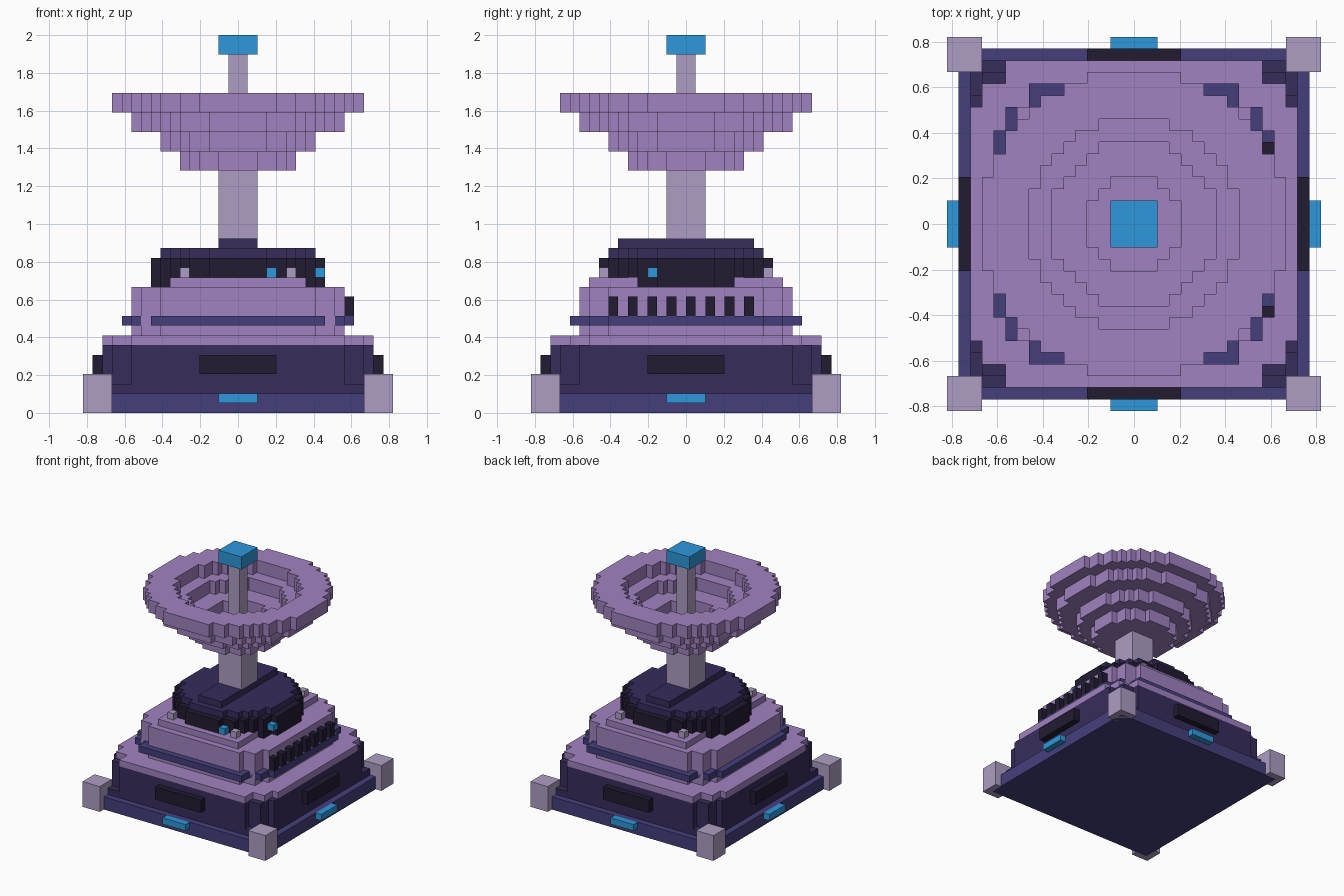
import bpy, bmesh

if "Cube" in bpy.data.objects:
    bpy.data.objects.remove(bpy.data.objects["Cube"])

V = 2 / 39  # size of one block; all numbers below are in blocks


def material(name, hex_code):
    lin = []
    for i in (0, 2, 4):
        c = int(hex_code[i:i + 2], 16) / 255
        lin.append(c / 12.92 if c <= 0.04045 else ((c + 0.055) / 1.055) ** 2.4)
    m = bpy.data.materials.new(name)
    m.diffuse_color = (*lin, 1)
    m.use_nodes = True
    m.node_tree.nodes["Principled BSDF"].inputs["Base Color"].default_value = m.diffuse_color
    return m


LIGHT = material("pale_lilac", "AE9EC4")
PURPLE = material("purple", "A182C0")
DARK = material("dark_purple", "372C5B")
NAVY = material("indigo", "443F7C")
BLACK = material("near_black", "211B31")
BLUE = material("bright_blue", "2E98DB")


def finish(name, bm, mat):
    bmesh.ops.remove_doubles(bm, verts=bm.verts[:], dist=1e-4)
    bmesh.ops.recalc_face_normals(bm, faces=bm.faces[:])
    bmesh.ops.scale(bm, vec=(V, V, V), verts=bm.verts[:])
    me = bpy.data.meshes.new(name)
    bm.to_mesh(me)
    bm.free()
    me.materials.append(mat)
    ob = bpy.data.objects.new(name, me)
    bpy.context.collection.objects.link(ob)
    return ob


def box(name, x0, x1, y0, y1, z0, z1, mat):
    bm = bmesh.new()
    for v in bmesh.ops.create_cube(bm, size=1)["verts"]:
        v.co = (x1 if v.co.x > 0 else x0, y1 if v.co.y > 0 else y0, z1 if v.co.z > 0 else z0)
    return finish(name, bm, mat)


def layer(name, inside, z0, z1, mat):
    """Extrude every grid cell whose centre passes the test, walls on the outline only."""
    bm = bmesh.new()

    def quad(*pts):
        bm.faces.new([bm.verts.new(p) for p in pts])

    cells = {(i, j) for i in range(-16, 16) for j in range(-16, 16) if inside(i + .5, j + .5)}
    for i, j in cells:
        ring = [(i, j), (i + 1, j), (i + 1, j + 1), (i, j + 1)]
        for z in (z0, z1):
            quad(*[(x, y, z) for x, y in ring])
        for k, (dx, dy) in enumerate(((0, -1), (1, 0), (0, 1), (-1, 0))):
            if (i + dx, j + dy) not in cells:
                a, b = ring[k], ring[(k + 1) % 4]
                quad((*a, z0), (*b, z0), (*b, z1), (*a, z1))
    return finish(name, bm, mat)


def disc(r, hole=0):
    return lambda x, y: hole ** 2 <= x * x + y * y < r * r


def stepped(*halves):
    return lambda x, y: any(abs(x) < a and abs(y) < b for a, b in halves)


# Base plate, corner feet and lower body
box("base_plate", -15, 15, -15, 15, 0, 2, NAVY)
box("body_sill", -14, 14, -14, 14, 2, 3, DARK)
layer("lower_body", stepped((14, 11), (13, 13), (11, 14)), 3, 7, DARK)
layer("body_cap", stepped((14, 10), (13, 12), (11, 14)), 7, 8, PURPLE)
for sx in (-1, 1):
    for sy in (-1, 1):
        xs, ys = sorted((13 * sx, 16 * sx)), sorted((13 * sy, 16 * sy))
        box("corner_foot", *xs, *ys, 0, 4, LIGHT)

# Vent panel and lamp on each of the four sides
for s in (-1, 1):
    vent, lamp = sorted((14 * s, 15 * s)), sorted((15 * s, 16 * s))
    box("vent_panel", -4, 4, *vent, 4, 6, BLACK)
    box("vent_panel", *vent, -4, 4, 4, 6, BLACK)
    box("base_lamp", -2, 2, *lamp, 1, 2, BLUE)
    box("base_lamp", *lamp, -2, 2, 1, 2, BLUE)

# Middle body with belt, right-hand slats and raised end steps
layer("middle_body", stepped((11, 8), (10, 10), (8, 11)), 8, 13, PURPLE)
layer("belt", stepped((12, 8), (11, 10), (9, 12)), 9, 10, NAVY)
for y in range(-8, 8, 2):
    box("side_slat", 11, 12, y, y + 1, 10, 12, BLACK)
layer("end_steps", lambda x, y: abs(x) < 7 and 5 < abs(y) < 10, 13, 14, PURPLE)

# Turntable with its small studs and indicator lamps
layer("turntable", disc(9), 13, 16, BLACK)
layer("turntable_top", disc(8), 16, 17, DARK)
box("turntable_bar", -2, 2, -7, 7, 17, 18, DARK)
for x in (-6, 5):
    for y in (-9, 8):
        box("stud", x, x + 1, y, y + 1, 14, 15, LIGHT)
for x, y in ((3, -9), (8, -4)):
    box("indicator_lamp", x, x + 1, y, y + 1, 14, 15, BLUE)

# Pillar and stepped dish
box("pillar", -2, 2, -2, 2, 18, 25, LIGHT)
for n, (r, hole) in enumerate(((6, 0), (8, 4), (11, 7), (13, 9))):
    layer("dish_ring", disc(r, hole), 25 + 2 * n, 27 + 2 * n, PURPLE)

# Receiver mast and tip
box("mast", -1, 1, -1, 1, 27, 37, LIGHT)
box("mast_tip", -2, 2, -2, 2, 37, 39, BLUE)
